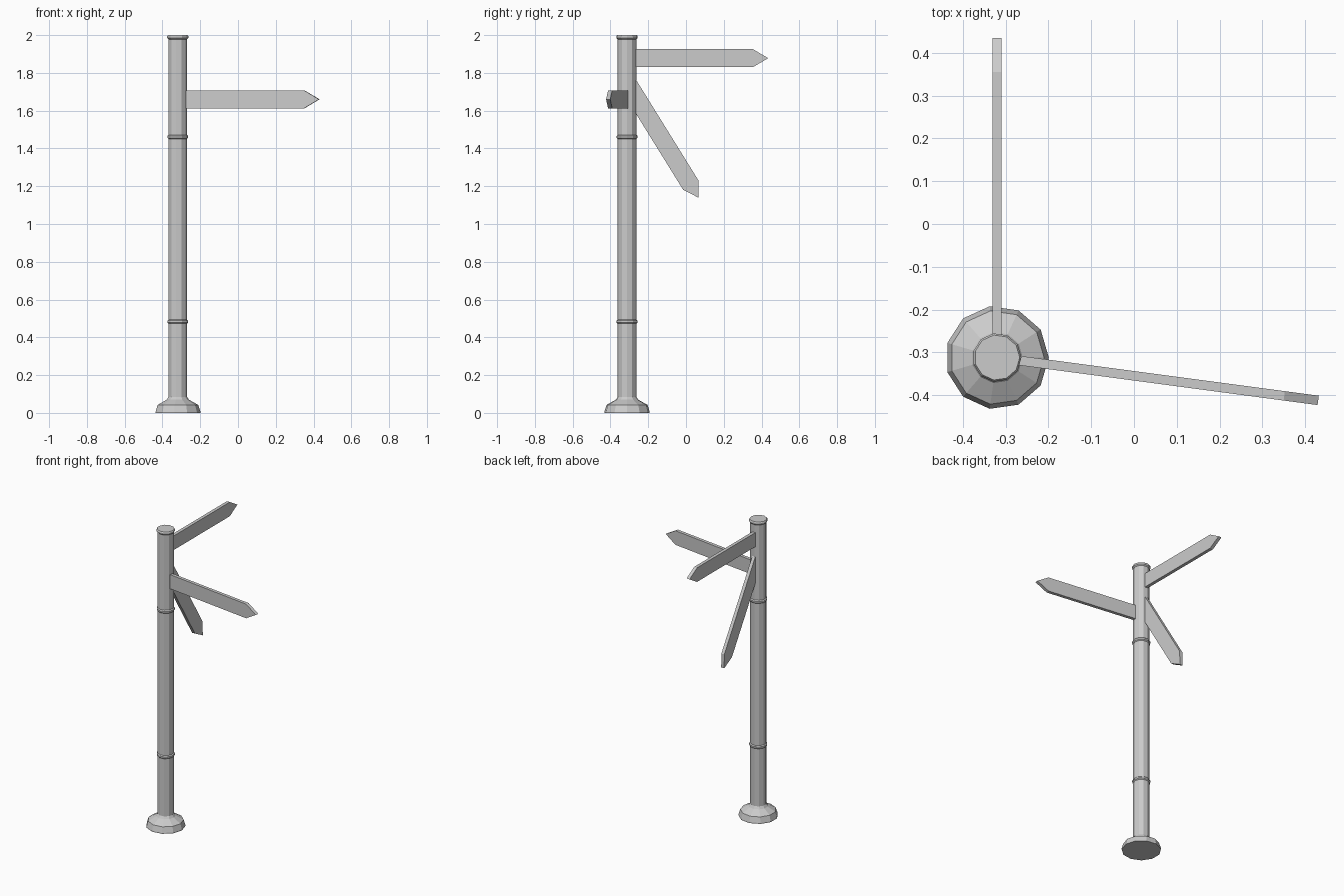
import bpy, bmesh, math
from mathutils import Matrix

if "Cube" in bpy.data.objects:
    bpy.data.objects.remove(bpy.data.objects["Cube"])

PX, PY, SIDES = -0.32, -0.312, 11


def to_object(bm, name):
    bmesh.ops.recalc_face_normals(bm, faces=bm.faces)
    mesh = bpy.data.meshes.new(name)
    bm.to_mesh(mesh)
    bm.free()
    obj = bpy.data.objects.new(name, mesh)
    bpy.context.collection.objects.link(obj)
    return obj


def lathe(name, profile):
    """Capped low-poly turning of (radius, z) points around the pole axis."""
    bm = bmesh.new()
    rings = [[bm.verts.new((PX + r * math.cos(2 * math.pi * i / SIDES),
                            PY + r * math.sin(2 * math.pi * i / SIDES), z))
              for i in range(SIDES)] for r, z in profile]
    for a, b in zip(rings, rings[1:]):
        for i in range(SIDES):
            j = (i + 1) % SIDES
            bm.faces.new((a[i], a[j], b[j], b[i]))
    bm.faces.new(rings[0])
    bm.faces.new(rings[-1])
    return to_object(bm, name)


def sign(name, z, heading, pitch, shoulder, start=0.0):
    """Pointed board running outward from the pole axis at height z."""
    w, t, tip = 0.0475, 0.011, 0.08
    outline = [(start, -w), (shoulder, -w), (shoulder + tip, 0), (shoulder, w), (start, w)]
    bm = bmesh.new()
    face = bm.faces.new([bm.verts.new((x, -t, h)) for x, h in outline])
    ext = bmesh.ops.extrude_face_region(bm, geom=[face])
    moved = [v for v in ext["geom"] if isinstance(v, bmesh.types.BMVert)]
    bmesh.ops.translate(bm, verts=moved, vec=(0, 2 * t, 0))
    bm.transform(Matrix.Translation((PX, PY, z))
                 @ Matrix.Rotation(math.radians(heading), 4, 'Z')
                 @ Matrix.Rotation(math.radians(pitch), 4, 'Y'))
    return to_object(bm, name)


# Pole with flared foot, two raised bands and a rimmed top
R = 0.05


def band(z):
    return [(R, z - 0.011), (0.056, z - 0.005), (0.056, z + 0.005), (R, z + 0.011)]


lathe("pole", [(0.121, 0), (0.121, 0.006), (0.11, 0.042), (0.06, 0.07), (R, 0.085)]
      + band(0.483) + band(1.461)
      + [(R, 1.978), (0.057, 1.985), (0.057, 1.994), (0.053, 2.0)])

# Direction boards, the last one hanging down
sign("upper_sign", 1.878, 90, 0, 0.667)
sign("middle_sign", 1.66, -7.6, 0, 0.677)
sign("hanging_sign", 1.75, 90, 58.2, 0.639)
